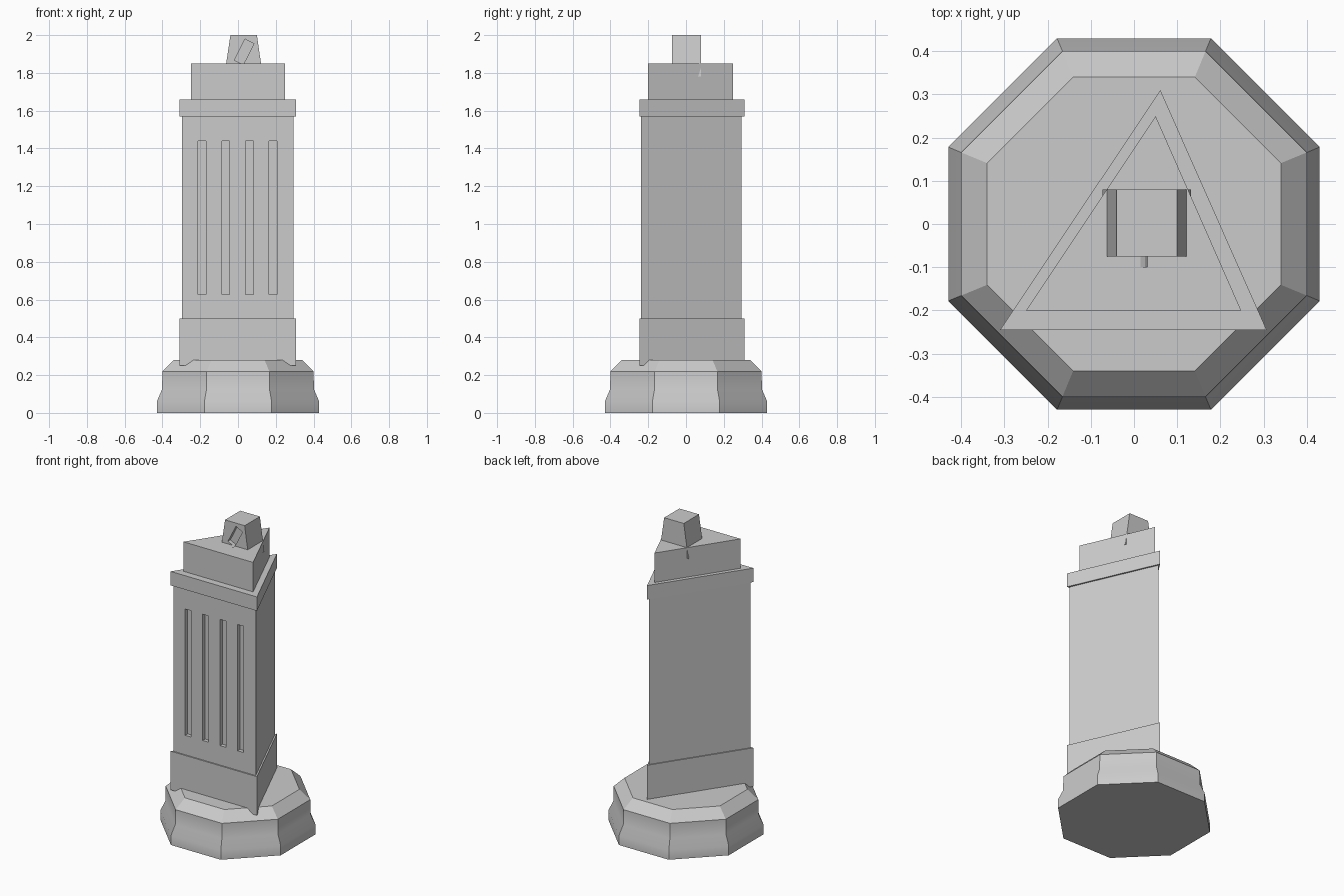
import bpy
import bmesh
import math
from mathutils import Matrix, Vector

cube = bpy.data.objects.get("Cube")
if cube:
    bpy.data.objects.remove(cube, do_unlink=True)

STONE = (0.6, 0.6, 0.6, 1.0)
stone = bpy.data.materials.new("grey stone")
stone.use_nodes = True
stone.diffuse_color = STONE
stone.node_tree.nodes["Principled BSDF"].inputs["Base Color"].default_value = STONE


def finish(name, bm):
    bmesh.ops.recalc_face_normals(bm, faces=bm.faces)
    mesh = bpy.data.meshes.new(name)
    bm.to_mesh(mesh)
    bm.free()
    mesh.materials.append(stone)
    obj = bpy.data.objects.new(name, mesh)
    bpy.context.collection.objects.link(obj)
    return obj


def loft(name, sections):
    """Closed solid through (height, outline) sections."""
    bm = bmesh.new()
    rings = [[bm.verts.new((x, y, z)) for x, y in outline] for z, outline in sections]
    for low, high in zip(rings, rings[1:]):
        n = len(low)
        for i in range(n):
            j = (i + 1) % n
            bm.faces.new((low[i], low[j], high[j], high[i]))
    bm.faces.new(rings[0])
    bm.faces.new(rings[-1])
    return finish(name, bm)


def box(name, centre, size, tilt=0.0):
    bm = bmesh.new()
    matrix = (Matrix.Translation(centre) @ Matrix.Rotation(tilt, 4, "Y")
              @ Matrix.Diagonal(Vector((*size, 1))))
    bmesh.ops.create_cube(bm, size=1, matrix=matrix)
    return finish(name, bm)


def carve(obj, cutter):
    mod = obj.modifiers.new("carve", "BOOLEAN")
    mod.operation = "DIFFERENCE"
    mod.solver = "EXACT"
    mod.object = cutter
    bpy.context.view_layer.update()
    with bpy.context.temp_override(object=obj, active_object=obj):
        bpy.ops.object.modifier_apply(modifier=mod.name)


def octagon(apothem):
    radius = apothem / math.cos(math.pi / 8)
    angles = [math.pi / 8 + i * math.pi / 4 for i in range(8)]
    return [(radius * math.cos(a), radius * math.sin(a)) for a in angles]


def rectangle(x0, x1, y0, y1):
    return [(x0, y0), (x1, y0), (x1, y1), (x0, y1)]


# Octagonal foot with a flared, bevelled profile
PROFILE = [(0, 0.43), (0.06, 0.43), (0.125, 0.402), (0.22, 0.40), (0.28, 0.34)]
base = loft("base", [(z, octagon(a)) for z, a in PROFILE])
for o in bpy.context.selected_objects:
    o.select_set(False)
base.select_set(True)
bpy.context.view_layer.objects.active = base
bpy.ops.object.shade_smooth_by_angle(angle=math.radians(30))

# Triangular column: plinth, shaft, cornice and top block
WIDE = [(-0.31, -0.245), (0.307, -0.245), (0.061, 0.31)]
SHAFT = [(-0.296, -0.237), (0.293, -0.237), (0.058, 0.294)]
TOP = [(-0.25, -0.20), (0.248, -0.20), (0.05, 0.25)]
loft("plinth", [(0.25, WIDE), (0.50, WIDE)])
shaft = loft("shaft", [(0.50, SHAFT), (1.57, SHAFT)])
loft("cornice", [(1.57, WIDE), (1.66, WIDE)])
top_block = loft("top_block", [(1.66, TOP), (1.85, TOP)])

# Tapered finial, sunk a little into the top block
finial = loft("finial", [(1.78, rectangle(-0.073, 0.132, -0.075, 0.08)),
                         (2.0, rectangle(-0.04, 0.10, -0.075, 0.08))])

# Four flutes in the front of the shaft
for i in range(4):
    cutter = box("flute_cutter", (-0.19 + i * 0.125, -0.237, 1.033), (0.042, 0.05, 0.815))
    carve(shaft, cutter)
    bpy.data.objects.remove(cutter, do_unlink=True)

# Slanted slot in the front of the finial, just nicking the block below
cutter = box("slot_cutter", (0.0325, -0.075, 1.911), (0.053, 0.05, 0.125), math.radians(27))
carve(finial, cutter)
carve(top_block, cutter)
bpy.data.objects.remove(cutter, do_unlink=True)
